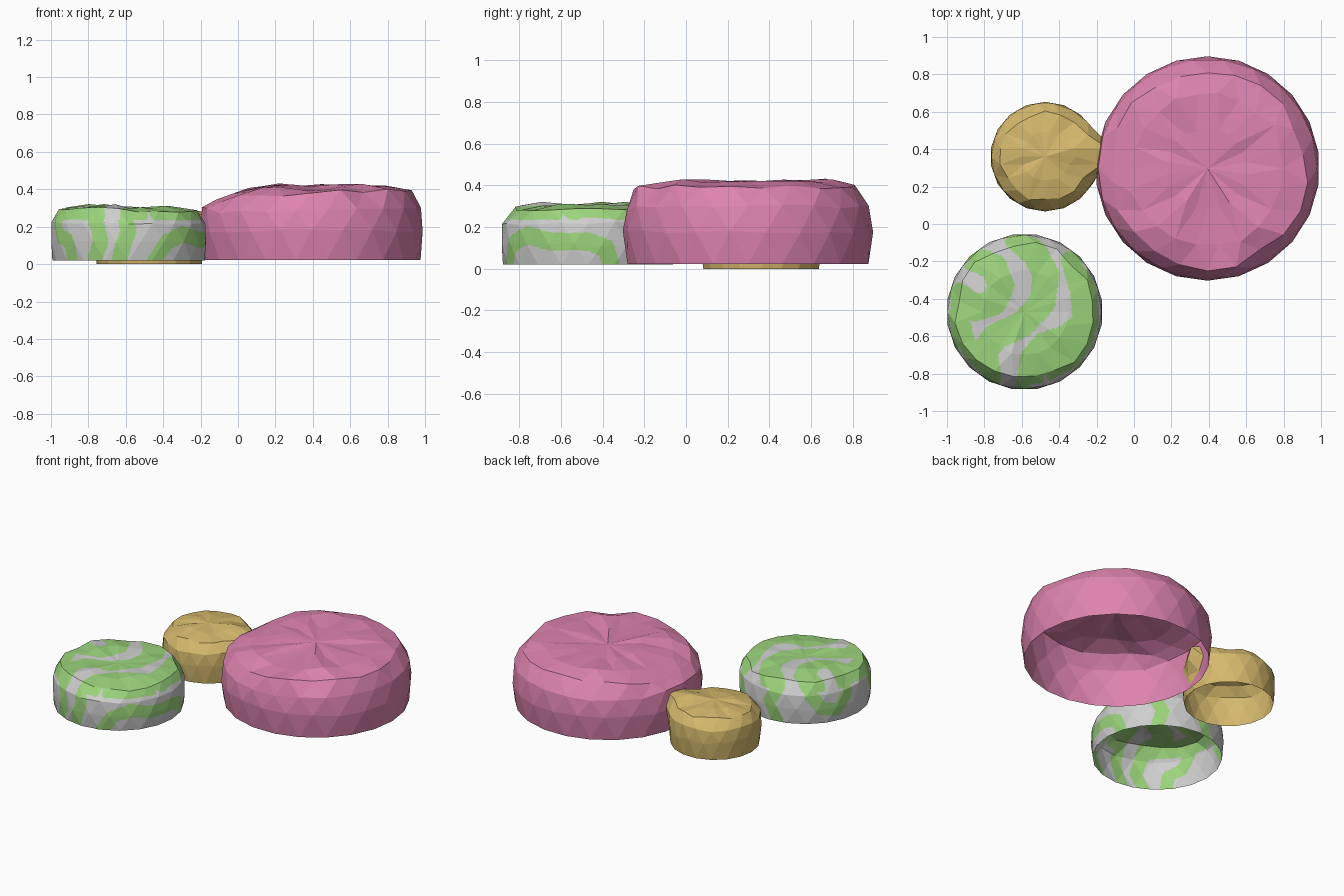
import bpy, bmesh, math, random
from mathutils import Vector

if "Cube" in bpy.data.objects:
    bpy.data.objects.remove(bpy.data.objects["Cube"])

random.seed(4)


def material(name, rgb):
    m = bpy.data.materials.new(name)
    m.diffuse_color = (*rgb, 1)
    m.use_nodes = True
    m.node_tree.nodes["Principled BSDF"].inputs["Base Color"].default_value = m.diffuse_color
    return m


PINK = material("pink", (0.73, 0.23, 0.43))
GOLD = material("gold", (0.66, 0.48, 0.15))
GREY = material("light grey", (0.62, 0.62, 0.62))
GREEN = material("green", (0.33, 0.66, 0.20))


def shell(center, radius, sides, profile, shape=None, jitter=0.012, cuts=0):
    """Faceted open-bottomed cap: rings from the rim upward, closed by one apex."""
    bm = bmesh.new()
    rings = []
    for k, (r, z) in enumerate(profile[:-1]):
        ring = []
        for i in range(sides):
            a = 2 * math.pi * (i + 0.5 * (k % 2)) / sides
            rr = radius * r
            zz = z
            if k > 0:
                zz += random.uniform(-jitter, jitter * 0.6)
                if k > 2:
                    rr *= 1 + random.uniform(-0.06, 0.03)
            p = Vector((center[0] + rr * math.cos(a), center[1] + rr * math.sin(a), zz))
            if shape:
                p = shape(p, a, k)
            ring.append(bm.verts.new(p))
        rings.append(ring)
    # alternating triangles between staggered rings
    for k in range(len(rings) - 1):
        lo, up = rings[k], rings[k + 1]
        for i in range(sides):
            j = (i + 1) % sides
            if k % 2 == 0:
                bm.faces.new((lo[i], lo[j], up[i]))
                bm.faces.new((lo[j], up[j], up[i]))
            else:
                bm.faces.new((lo[i], lo[j], up[j]))
                bm.faces.new((lo[i], up[j], up[i]))
    apex = bm.verts.new((center[0], center[1], profile[-1][1]))
    last = rings[-1]
    for i in range(sides):
        bm.faces.new((last[i], last[(i + 1) % sides], apex))
    if cuts:
        bmesh.ops.subdivide_edges(bm, edges=bm.edges[:], cuts=cuts, use_grid_fill=True)
    return bm


def finish(name, bm, mats):
    me = bpy.data.meshes.new(name)
    bm.to_mesh(me)
    bm.free()
    for m in mats:
        me.materials.append(m)
    ob = bpy.data.objects.new(name, me)
    bpy.context.collection.objects.link(ob)
    return ob


# Large pink cap, sloping down on its left edge
def pink_shape(p, a, k):
    if k > 0:
        limit = 0.315 + 0.36 * (p.x + 0.2)
        if p.z > limit:
            p.z = limit
        if k > 1 and p.y < 0.1 and p.x < 0.5:
            p.z -= 0.02
    return p


bm = shell((0.393, 0.297), 0.6, 22,
           [(0.972, 0.022), (1, 0.18), (0.975, 0.30), (0.89, 0.395),
            (0.70, 0.425), (0.36, 0.42), (0, 0.415)], pink_shape)
finish("large_cap", bm, [PINK])


# Small gold cap with a lip drawn out toward the large one
def gold_shape(p, a, k):
    d = math.atan2(math.sin(a - 0.12), math.cos(a - 0.12))
    pull = math.exp(-(d / 0.38) ** 2)
    if k > 1:
        amount = {2: 0.055, 3: 0.11, 4: 0.04}.get(k, 0)
        p.x += amount * pull
        p.z += 0.015 * pull
    return p


bm = shell((-0.475, 0.36), 0.293, 18,
           [(0.96, 0.0), (1, 0.12), (0.98, 0.205), (0.82, 0.265),
            (0.45, 0.285), (0, 0.29)], gold_shape)
finish("small_cap", bm, [GOLD])

# Striped cap
CX, CY, R = -0.585, -0.47, 0.418
bm = shell((CX, CY), R, 20,
           [(0.975, 0.02), (1, 0.12), (0.985, 0.22), (0.88, 0.287),
            (0.55, 0.305), (0, 0.30)],
           lambda p, a, k: Vector((p.x, p.y, p.z + (0.012 if k > 2 and p.x < -0.6 else 0))),
           jitter=0.01, cuts=11)

# Stripes on the top, as paths in x and y
top_paths = [
    [(-0.86, -0.18), (-0.75, -0.23), (-0.71, -0.33), (-0.75, -0.42), (-0.85, -0.45), (-0.95, -0.38)],
    [(-0.62, -0.08), (-0.53, -0.16), (-0.47, -0.27), (-0.49, -0.42), (-0.60, -0.54),
     (-0.74, -0.60), (-0.80, -0.68), (-0.78, -0.82)],
    [(-0.32, -0.20), (-0.27, -0.36), (-0.26, -0.53), (-0.36, -0.61), (-0.48, -0.65),
     (-0.54, -0.72), (-0.56, -0.86)],
    [(-0.95, -0.52), (-0.91, -0.66), (-0.86, -0.73)],
    [(-0.24, -0.66), (-0.34, -0.70), (-0.41, -0.78)],
]
# Stripes on the wall, as paths in angle (degrees) and height
side_paths = [
    [(240, 0.28), (246, 0.20), (249, 0.12), (243, 0.02)],
    [(266, 0.28), (270, 0.18), (266, 0.10), (263, 0.02)],
    [(290, 0.02), (300, 0.12), (315, 0.16), (335, 0.13), (360, 0.13), (372, 0.10), (376, 0.02)],
    [(200, 0.24), (208, 0.15), (220, 0.12), (222, 0.02)],
    [(45, 0.25), (55, 0.12), (50, 0.02)],
    [(100, 0.26), (92, 0.15), (100, 0.02)],
    [(130, 0.22), (140, 0.12), (155, 0.10), (165, 0.20)],
]


def seg_dist(p, a, b):
    ab = b - a
    t = max(0, min(1, (p - a).dot(ab) / ab.length_squared))
    return (p - a - ab * t).length


def segments(paths, convert):
    return [(convert(q), convert(s)) for path in paths for q, s in zip(path, path[1:])]


top_segs = segments(top_paths, lambda q: Vector(q))
side_segs = segments(side_paths, lambda q: Vector((math.radians(q[0]) * R, q[1])))
turn = 2 * math.pi * R
for f in bm.faces:
    c = f.calc_center_median()
    dx, dy = c.x - CX, c.y - CY
    if c.z > 0.235:
        green = any(seg_dist(Vector((c.x, c.y)), a, b) < 0.07 for a, b in top_segs)
    else:
        u = (math.atan2(dy, dx) % (2 * math.pi)) * R
        green = any(seg_dist(Vector((u + s, c.z)), a, b) < 0.043
                    for a, b in side_segs for s in (0, turn))
    f.material_index = 1 if green else 0
finish("striped_cap", bm, [GREY, GREEN])
